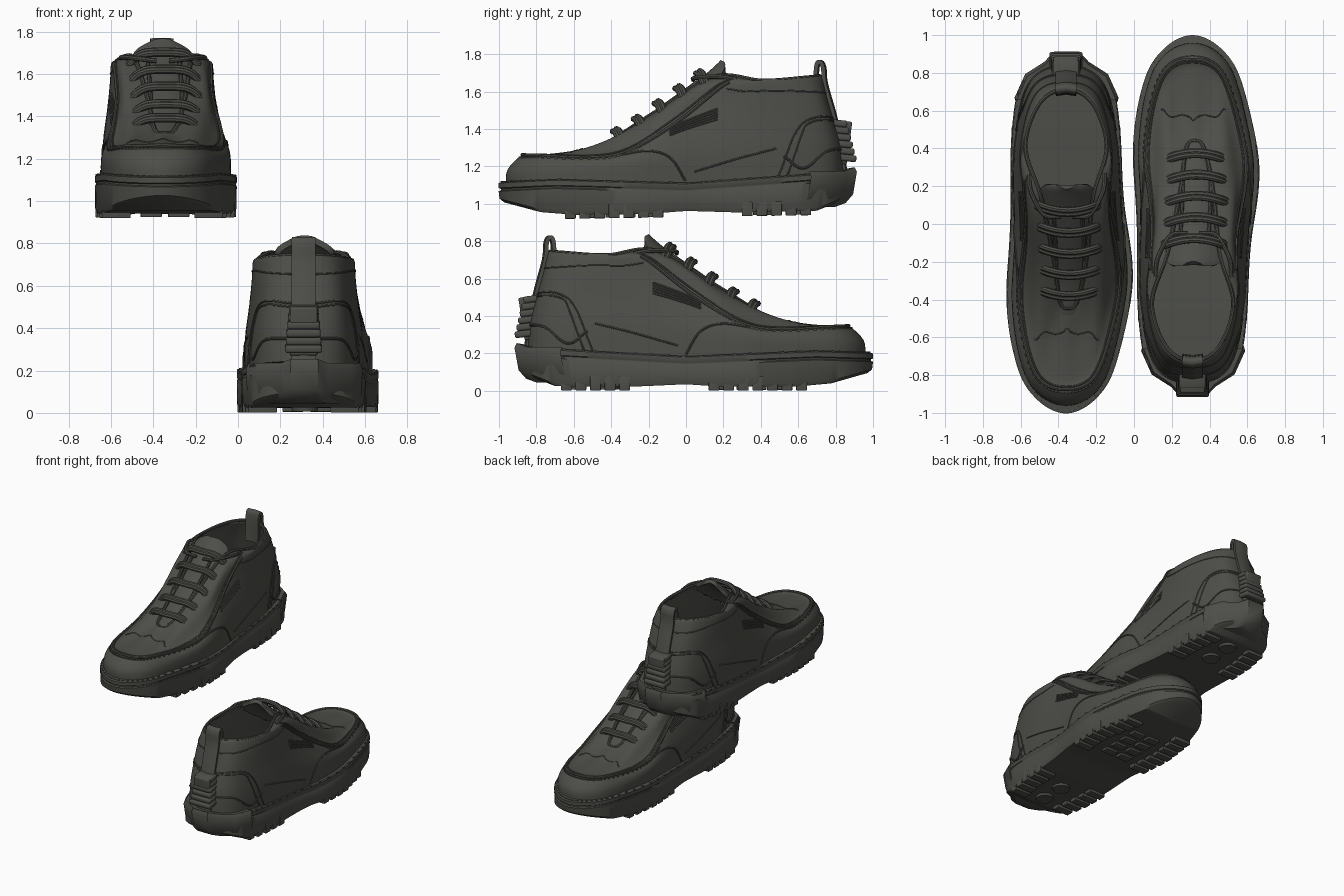
import bpy, bmesh, math
from mathutils import Vector, Matrix

if "Cube" in bpy.data.objects:
    bpy.data.objects.remove(bpy.data.objects["Cube"])

mat = bpy.data.materials.new("dark olive grey")
mat.diffuse_color = (0.075, 0.077, 0.066, 1)
mat.use_nodes = True
mat.node_tree.nodes["Principled BSDF"].inputs["Base Color"].default_value = mat.diffuse_color
parts = []


# ---------- helpers ----------
def cr(a, b, c, d, t):
    return b + (c - a) * t / 2 + (a - 2.5 * b + 2 * c - d / 2) * t * t + (3 * (b - c) + d - a) / 2 * t ** 3

def along(pts, u):
    """Smooth curve through points, u measured in point indices."""
    n = len(pts) - 1
    i = min(int(u), n - 1)
    a = pts[i - 1] if i > 0 else 2 * pts[0] - pts[1]
    d = pts[i + 2] if i + 2 <= n else 2 * pts[n] - pts[n - 1]
    return cr(a, pts[i], pts[i + 1], d, u - i)

def smooth(pts, n=8):
    pts = [Vector(p) for p in pts]
    return [along(pts, k / n) for k in range((len(pts) - 1) * n + 1)]

def interp(table, y):
    for (a, va), (b, vb) in zip(table, table[1:]):
        if y <= b:
            return va + (vb - va) * max(0, (y - a) / (b - a))
    return table[-1][1]

def centre(y):
    return -0.025 + 0.022 * math.exp(-((y - 0.2) / 0.3) ** 2)

def half(ctrl, u):
    """Point on half an outline (y, half width, z), mirrored beyond both tips."""
    flip = lambda p: Vector((p[0], -p[1], p[2]))
    p = [Vector(q) for q in ctrl]
    p = [flip(p[1])] + p + [flip(p[-2])]
    i = min(int(u), len(ctrl) - 2)
    return cr(*p[i:i + 4], u - i)

def place(q, side):
    return Vector((centre(q[0]) + side * q[1], q[0], q[2]))

def ring(fn, last, n=10):
    m = last * n
    return ([place(fn(k / n), 1) for k in range(m + 1)] +
            [place(fn(k / n), -1) for k in range(m - 1, 0, -1)])

def finish(name, bm, thick=0, offset=-1, bevel=0):
    me = bpy.data.meshes.new(name)
    bm.to_mesh(me)
    bm.free()
    ob = bpy.data.objects.new(name, me)
    bpy.context.collection.objects.link(ob)
    me.materials.append(mat)
    if thick:
        s = ob.modifiers.new("thickness", 'SOLIDIFY')
        s.thickness, s.offset = thick, offset
    if bevel:
        b = ob.modifiers.new("bevel", 'BEVEL')
        b.width, b.segments = bevel, 3
    parts.append(ob)

def loft(name, rings, closed=True, bottom=False, top=False, **kw):
    bm = bmesh.new()
    vs = [[bm.verts.new(p) for p in r] for r in rings]
    n = len(rings[0])
    for a, b in zip(vs, vs[1:]):
        for i in range(n if closed else n - 1):
            j = (i + 1) % n
            bm.faces.new((a[i], b[i], b[j], a[j]))
    for want, r, rev in ((bottom, vs[0], False), (top, vs[-1], True)):
        for i in range(n // 2 if want else 0):      # ladder of quads across the ring
            f = list(dict.fromkeys((r[i], r[i + 1], r[n - i - 1], r[(n - i) % n])))
            if len(f) > 2:
                bm.faces.new(f[::-1] if rev else f)
    finish(name, bm, **kw)

def tube(name, paths, radius):
    cu = bpy.data.curves.new(name, 'CURVE')
    cu.dimensions, cu.bevel_depth, cu.bevel_resolution, cu.use_fill_caps = '3D', radius, 2, True
    for pts in paths:
        sp = cu.splines.new('POLY')
        sp.points.add(len(pts) - 1)
        for s, p in zip(sp.points, pts):
            s.co = (*p, 1)
    ob = bpy.data.objects.new(name, cu)
    bpy.context.collection.objects.link(ob)
    cu.materials.append(mat)
    parts.append(ob)

def boxes(name, items, bevel=0):
    """items: (centre, size, direction of the box's y axis)"""
    bm = bmesh.new()
    for c, s, d in items:
        rot = Vector(d).to_track_quat('Y', 'Z').to_matrix().to_4x4()
        bmesh.ops.create_cube(bm, size=1, matrix=Matrix.Translation(c) @ rot @ Matrix.Diagonal((*s, 1)))
    finish(name, bm, bevel=bevel)


# ---------- sole ----------
outline = [(1, 0), (.93, .15), (.75, .26), (.35, .333), (-.1, .302), (-.5, .287), (-.74, .24), (-.845, .11), (-.86, 0)]
under = [(-.92, .1), (-.72, .025), (-.3, .022), (0, .035), (.2, .022), (.6, .022), (.8, .04), (1, .095)]
over = [(-.9, .235), (0, .185), (.7, .215), (1, .205)]

def sole_ring(k, base, dz):
    def fn(u):
        q = half([(y, w, 0) for y, w in outline], u)
        return Vector((q[0] * (1 - k), q[1] * (1 - k), interp(base, q[0]) + dz))
    return ring(fn, len(outline) - 1)

loft("sole", [sole_ring(*a) for a in ((.03, under, 0), (.005, under, .02), (0, over, -.05), (.012, over, -.045),
     (.012, over, -.037), (0, over, -.032), (0, over, -.006), (.02, over, 0))], bottom=True, top=True)

width = sorted(outline)
teeth = [start + .078 * k for start, n in ((.15, 7), (-.64, 5)) for k in range(n)]
boxes("edge_treads", [((centre(y) + s * (interp(width, y) - .066), y, .04), (.135, .058, .076), (0, 1, 0))
                      for y in teeth for s in (-1, 1)], .005)
boxes("centre_treads", [((s * .065 - .01, .2 + .1 * k, .02), (.1, .06, .03), (0, 1, 0))
                        for k in range(4) for s in (-1, 1)], .004)
bm = bmesh.new()
for y in (-.42, -.6):
    bmesh.ops.create_cone(bm, cap_ends=True, segments=32, radius1=.06, radius2=.065, depth=.03,
                          matrix=Matrix.Translation((-.02, y, .022)))
finish("heel_tread_discs", bm)

# faceted block wrapping the back of the heel
side = [(.27, -.66), (.215, -.785), (.115, -.85), (.065, -.905)]
plan = side + [(-x, y) for x, y in side[::-1]]
loft("heel_block", [[Vector((x * k - .022, y + dy, z + (.02 if abs(x) < .1 else 0))) for x, y in plan]
     for k, dy, z in ((.9, .05, .045), (1, .01, .09), (1.02, -.012, .21), (.97, 0, .235))], bottom=True, top=True)

# ---------- upper: half rings (y, half width, height), toe to heel ----------
wall = [(.95, 0, .27), (.82, .2, .275), (.4, .298, .29), (0, .285, .33), (-.45, .267, .36), (-.76, .185, .36), (-.84, 0, .36)]
base = [(y * 1.01, w * 1.01, .18) for y, w, z in wall]
rim = [(.87, 0, .348), (.78, .165, .343), (.4, .262, .335), (.02, .258, .45), (-.42, .253, .51), (-.73, .175, .52), (-.8, 0, .5)]
vamp = [(.82, 0, .345), (.73, .14, .345), (.36, .215, .385), (0, .22, .56), (-.4, .243, .645), (-.7, .165, .64), (-.765, 0, .63)]
throat = [(.62, 0, .362), (.54, .1, .37), (.22, .165, .51), (-.1, .2, .7), (-.38, .238, .72), (-.66, .155, .73), (-.745, 0, .735)]
mouth = [(.44, 0, .4), (.39, .05, .42), (.15, .09, .57), (-.16, .14, .75), (-.42, .215, .725), (-.65, .14, .738), (-.725, 0, .745)]
rows = [base, wall, rim, vamp, throat, mouth]

def skin(u, v):
    return along([half(r, u) for r in rows], v)

def seam(corners, n=10):
    """Both mirrored paths over the upper through (u, v) corners."""
    uv = smooth([(u, v, 0) for u, v in corners], n)
    return [[place(skin(min(6, max(0, p[0])), min(5, max(0, p[1]))), s) for p in uv] for s in (-1, 1)]

loft("upper", [ring(lambda u, v=k / 4: skin(u, v), 6) for k in range(21)], thick=.02)
loft("insole", [ring(lambda u: skin(u, .5) * .97, 6)], top=True)

moc = [(0, 2), (1, 2), (2, 2), (2.5, 2.2), (3, 2.75), (3.5, 4)]
tube("moc_toe_piping", seam(moc), .01)
tube("facing_seam", seam([(u, v + .35) for u, v in moc]), .005)
tube("mudguard_seam", seam([(2.1, 1.9), (2.5, 1.6), (2.8, 1), (3, .1)]), .006)
for k in (0, .12):
    tube("heel_counter_seam", seam([(5.7, 2.1 - k), (4.8, 2 - k), (4.4 + k, 1.4), (4.1 + k, .1)]), .005)
tube("heel_panel_seam", seam([(5.8, .95), (5, .9), (4.5, .4), (4.2, .75)]), .007)
tube("quarter_seam", seam([(4.1, 1), (3.6, .75), (3.1, .4)]), .005)
tube("collar_seam", seam([(3.5, 3.6), (4, 3.25), (5, 3.2), (6, 3.2)]), .004)
tube("vamp_seam", seam([(0, 4.4), (1, 3.85), (1.35, 3.1)]), .004)
tube("collar_rim", seam([(k, 5) for k in range(7)]), .011)
# hatched side patches
tube("side_patch", [p for k in range(5) for p in seam([(2.85, 2.05 + k / 10), (3.45, 2.3 + k / 9)])], .005)

# stitches along the toe seam and the welt
def dashes(path, step, size):
    return [(p, size, q - p) for p, q in zip(path[::step], path[1::step])]

stitches = [d for path in seam([(u, v - .22) for u, v in moc[:4]], 20) for d in dashes(path, 2, (.008, .016, .008))]
boxes("stitches", stitches + dashes(sole_ring(.017, over, 0), 2, (.008, .018, .008)))

# ---------- tongue ----------
tongue = smooth([(.48, .375, .07), (.3, .455, .1), (.1, .595, .12), (-.08, .72, .14), (-.15, .775, .14),
                 (-.19, .81, .115), (-.208, .828, .05)], 6)
loft("tongue", [[Vector((centre(y) + w * a / 6, y - .25 * w * (a / 6) ** 2, z - .3 * w * (a / 6) ** 2))
     for a in range(-6, 7)] for y, z, w in tongue], closed=False, thick=.028, offset=0)

# ---------- laces ----------
ridge = [(y, z + .01) for y, z, w in tongue[::-1]]

def lace(y, dy):
    z, t = interp(ridge, y), [a / 8 for a in range(-8, 9)]
    return [(centre(y) + .18 * a, y + dy + .015 - .045 * a * a, z - .6 * dy + .038 - .09 * a ** 4) for a in t]

# two strands side by side make each flat lace
tube("laces", [lace(.36 - .1125 * k, dy) for k in range(5) for dy in (-.01, .01)], .016)
tube("lace_ends", [smooth([(s * .03 - .02, -.05, .735), (s * .12 - .02, -.06, .745), (s * .19 - .02, -.18, .75),
                           (s * .2 - .02, -.28, .735)]) for s in (-1, 1)], .012)
tube("under_laces", [[(centre(y) + s * .075, y, interp(ridge, y)) for y in
                      [.36 - .04 * k for k in range(12)]] for s in (-1, 1)], .01)

# ---------- heel tab and ribbed pad ----------
strip = smooth([(-.855, .24), (-.812, .5), (-.76, .7), (-.752, .79), (-.735, .82), (-.715, .79), (-.705, .6)], 5)
loft("heel_pull_tab", [[Vector((x * .055 - .025, y + abs(x) * .008, z)) for x in (-1, -.5, 0, .5, 1)]
     for y, z in strip], closed=False, thick=.022, offset=0)
boxes("heel_ribs", [((-.025, -.866 + .007 * k, .305 + .037 * k), (.175 - .007 * k, .1 - .004 * k, .036), (0, 1, .12))
                    for k in range(6)], .012)
boxes("heel_rib_core", [((-.025, -.835, .39), (.13, .09, .23), (0, 1, .15))], .01)

# ---------- turn the one shoe into a pair: lower and raised mirrored copy ----------
lower = Matrix.Translation((.335, 0, 0))
raised = Matrix.Translation((-.335, 0, .927)) @ Matrix.Rotation(.015, 4, 'X') @ Matrix.Scale(-1, 4, (0, 1, 0))
bpy.context.view_layer.update()
dg = bpy.context.evaluated_depsgraph_get()
made = []
for ob in parts:
    for prefix, m in (("lower_", lower), ("raised_", raised)):
        me = bpy.data.meshes.new_from_object(ob.evaluated_get(dg))
        me.transform(m)
        if m.determinant() < 0:
            me.flip_normals()
        made.append(bpy.data.objects.new(prefix + ob.name, me))
for ob in parts:
    bpy.data.objects.remove(ob)
for ob in made:
    bpy.context.collection.objects.link(ob)
    ob.select_set(True)
bpy.context.view_layer.objects.active = made[0]
bpy.ops.object.shade_smooth_by_angle(angle=math.radians(40))
